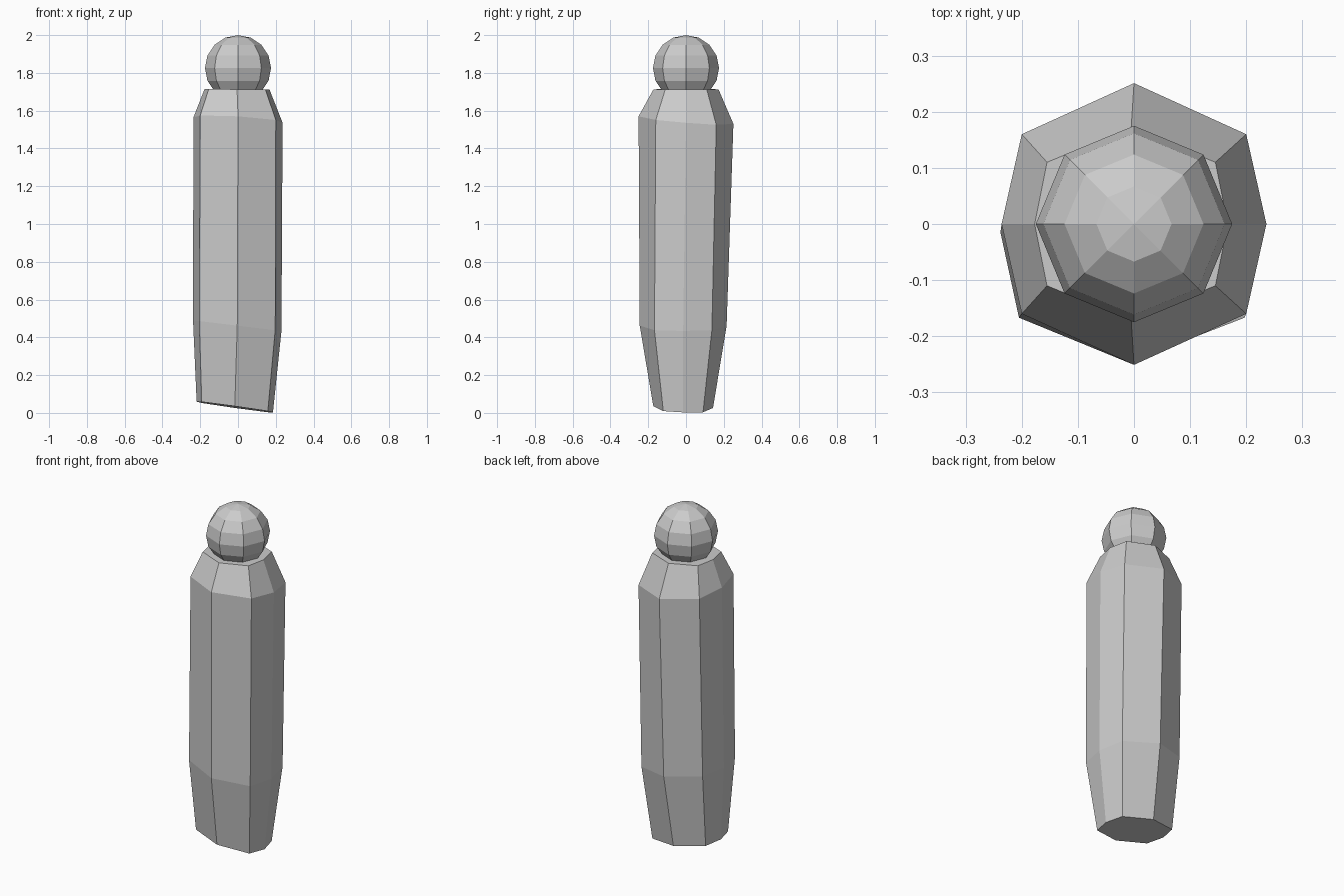
import bpy
import bmesh
from math import pi, cos, sin
from mathutils import Vector

cube = bpy.data.objects.get("Cube")
if cube:
    bpy.data.objects.remove(cube, do_unlink=True)

# One plain grey for everything
grey = bpy.data.materials.new("plain_grey")
grey.use_nodes = True
grey.diffuse_color = (0.6, 0.6, 0.6, 1)
grey.node_tree.nodes["Principled BSDF"].inputs["Base Color"].default_value = grey.diffuse_color


def add_object(name, bm):
    bmesh.ops.recalc_face_normals(bm, faces=bm.faces)
    mesh = bpy.data.meshes.new(name)
    bm.to_mesh(mesh)
    bm.free()
    mesh.materials.append(grey)
    obj = bpy.data.objects.new(name, mesh)
    bpy.context.collection.objects.link(obj)
    return obj


def octagon(bm, centre, tip, corner, tilt):
    """Eight-sided ring: tips on the axes, corners between, tilted along x and y."""
    ring = []
    for i in range(8):
        a = i * pi / 4
        if i % 2:
            x = corner[0] * (1 if cos(a) > 0 else -1)
            y = corner[1] * (1 if sin(a) > 0 else -1)
        else:
            x, y = tip[0] * round(cos(a)), tip[1] * round(sin(a))
        z = tilt[0] * x + tilt[1] * y
        ring.append(bm.verts.new(Vector(centre) + Vector((x, y, z))))
    return ring


# Body: four slightly skewed octagons lofted together
bm = bmesh.new()
sections = [
    ((-0.017, -0.015, 0.031), (0.202, 0.158), (0.175, 0.105), (-0.14, -0.03)),
    ((-0.004, -0.015, 0.462), (0.234, 0.23), (0.201, 0.152), (-0.12, 0)),
    ((0, 0, 1.55), (0.236, 0.251), (0.2, 0.16), (-0.06, -0.08)),
    ((-0.005, 0, 1.713), (0.172, 0.172), (0.15, 0.11), (-0.01, 0)),
]
rings = [octagon(bm, *s) for s in sections]
for low, high in zip(rings, rings[1:]):
    for i in range(8):
        j = (i + 1) % 8
        bm.faces.new((low[i], low[j], high[j], high[i]))
bm.faces.new(rings[0])
bm.faces.new(rings[-1])
add_object("body", bm)

# Head: low-poly ball sunk a little into the body
bm = bmesh.new()
bmesh.ops.create_uvsphere(bm, u_segments=8, v_segments=8, radius=0.175)
head = add_object("head", bm)
head.location.z = 1.825
